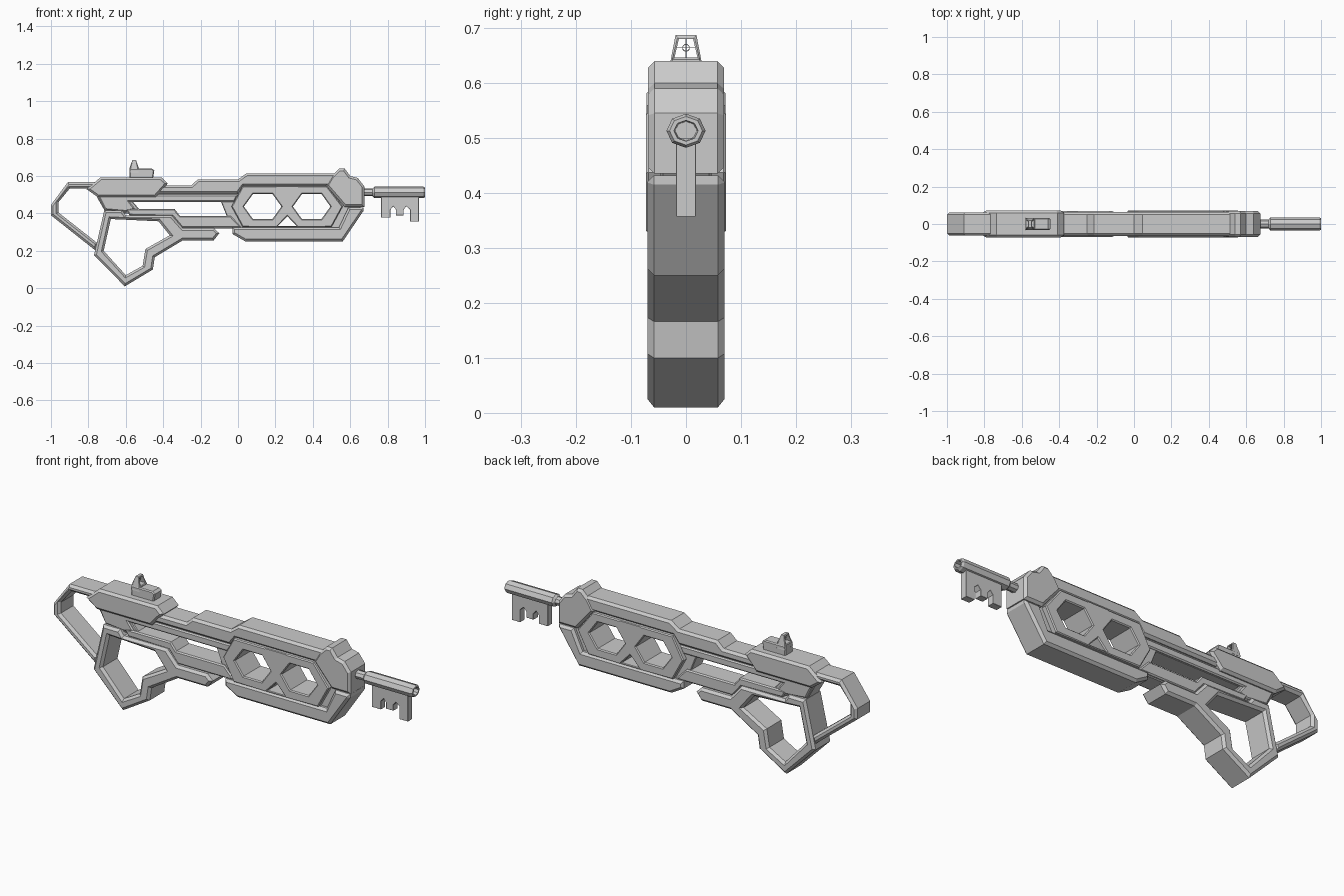
import bpy
import bmesh
import math
from mathutils import Matrix, Vector

cube = bpy.data.objects.get("Cube")
if cube:
    bpy.data.objects.remove(cube, do_unlink=True)

grey = bpy.data.materials.new("matte grey")
grey.use_nodes = True
COLOUR = (0.6, 0.6, 0.6, 1)
grey.diffuse_color = COLOUR
grey.node_tree.nodes["Principled BSDF"].inputs["Base Color"].default_value = COLOUR

SIDE = Matrix.Rotation(math.pi / 2, 4, "X")                  # profile x,z, depth along y
END = Matrix.Rotation(math.pi / 2, 4, "Z") @ SIDE            # profile y,z, depth along x


def add_object(name, mesh):
    obj = bpy.data.objects.new(name, mesh)
    bpy.context.scene.collection.objects.link(obj)
    mesh.materials.clear()
    mesh.materials.append(grey)
    return obj


def plate(name, outline, half, holes=(), bevel=0.012, frame=SIDE, shift=(0, 0, 0)):
    """Chamfered plate of the given half thickness, with holes cut through."""
    curve = bpy.data.curves.new(name + " profile", "CURVE")
    curve.dimensions = "2D"
    curve.fill_mode = "BOTH"
    curve.extrude = half - bevel
    curve.bevel_depth = bevel
    curve.bevel_resolution = 0
    curve.offset = -bevel
    for loop in (outline, *holes):
        spline = curve.splines.new("POLY")
        spline.points.add(len(loop) - 1)
        for point, (a, b) in zip(spline.points, loop):
            point.co = (a, b, 0, 1)
        spline.use_cyclic_u = True
    temp = bpy.data.objects.new(name + " profile", curve)
    bpy.context.scene.collection.objects.link(temp)
    graph = bpy.context.evaluated_depsgraph_get()
    mesh = bpy.data.meshes.new_from_object(temp.evaluated_get(graph))
    bpy.data.objects.remove(temp, do_unlink=True)
    mesh.transform(Matrix.Translation(shift) @ frame)
    bm = bmesh.new()
    bm.from_mesh(mesh)
    bmesh.ops.remove_doubles(bm, verts=bm.verts, dist=0.0002)
    bmesh.ops.recalc_face_normals(bm, faces=bm.faces)
    for face in bm.faces:
        face.smooth = False
    bm.to_mesh(mesh)
    bm.free()
    return add_object(name, mesh)


def tube(name, rings, sides=8):
    """Lathe along x from (x, radius) rings, slightly wider than tall."""
    bm = bmesh.new()
    loops = []
    for x, radius in rings:
        angles = [math.tau * i / sides for i in range(sides)]
        loops.append([bm.verts.new((x, radius * 1.15 * math.cos(a),
                                    BARREL_Z + radius * math.sin(a))) for a in angles])
    for low, high in zip(loops, loops[1:]):
        for i in range(sides):
            j = (i + 1) % sides
            bm.faces.new((low[i], low[j], high[j], high[i]))
    bm.faces.new(loops[0])
    bm.faces.new(loops[-1])
    bmesh.ops.recalc_face_normals(bm, faces=bm.faces)
    mesh = bpy.data.meshes.new(name)
    bm.to_mesh(mesh)
    bm.free()
    return add_object(name, mesh)


def hexagon(x, wide, flat, tall):
    z = 0.437
    return [(x - wide, z), (x - flat, z + tall), (x + flat, z + tall),
            (x + wide, z), (x + flat, z - tall), (x - flat, z - tall)]


BARREL_Z = 0.513
hex_holes = [hexagon(x, 0.10, 0.052, 0.067) for x in (0.132, 0.394)]
gaps = [[(0.215, 0.437 + s * 0.103), (0.312, 0.437 + s * 0.103), (0.264, 0.437 + s * 0.052)]
        for s in (1, -1)]
slot = [(-0.56, 0.46), (-0.09, 0.46), (-0.06, 0.385), (-0.31, 0.385), (-0.34, 0.425), (-0.53, 0.425)]

# Central body behind the outer plates
plate("core_body",
      [(-0.77, 0.52), (-0.72, 0.57), (-0.25, 0.54), (-0.20, 0.57), (0.0, 0.57), (0.05, 0.60),
       (0.52, 0.60), (0.65, 0.56), (0.66, 0.44), (0.57, 0.32), (-0.30, 0.32), (-0.36, 0.38),
       (-0.60, 0.40), (-0.71, 0.41), (-0.75, 0.48)],
      0.046, [slot] + hex_holes + gaps, bevel=0.004)

# Stepped rails above and below the slot
plate("upper_rail",
      [(-0.50, 0.505), (-0.45, 0.55), (-0.25, 0.55), (-0.215, 0.582), (0.0, 0.582),
       (0.045, 0.614), (0.53, 0.614), (0.53, 0.545), (0.03, 0.545), (0.0, 0.505)], 0.064)
plate("middle_rail",
      [(-0.75, 0.50), (0.0, 0.50), (-0.02, 0.462), (-0.58, 0.462), (-0.55, 0.423),
       (-0.60, 0.41), (-0.71, 0.42)], 0.054, bevel=0.006)
plate("lower_rail",
      [(-0.60, 0.425), (-0.34, 0.425), (-0.31, 0.387), (-0.04, 0.387), (0.02, 0.325),
       (-0.30, 0.325), (-0.35, 0.385), (-0.58, 0.39)], 0.056, bevel=0.006)

# Receiver cover
plate("receiver_cover",
      [(-0.81, 0.53), (-0.735, 0.593), (-0.41, 0.593), (-0.375, 0.56), (-0.44, 0.487),
       (-0.75, 0.487)], 0.072)

# Open shoulder stock
plate("shoulder_stock",
      [(-0.74, 0.567), (-0.91, 0.567), (-1.0, 0.445), (-1.0, 0.39), (-0.76, 0.20),
       (-0.75, 0.24), (-0.96, 0.405), (-0.96, 0.46), (-0.90, 0.533), (-0.74, 0.533)], 0.062)

# Grip and guard loop
plate("grip_frame",
      [(-0.715, 0.417), (-0.62, 0.417), (-0.60, 0.39), (-0.355, 0.39), (-0.295, 0.322),
       (-0.13, 0.322), (-0.10, 0.294), (-0.13, 0.256), (-0.295, 0.256), (-0.445, 0.166),
       (-0.455, 0.10), (-0.605, 0.01), (-0.77, 0.176)], 0.07,
      [[(-0.68, 0.37), (-0.425, 0.358), (-0.365, 0.283), (-0.495, 0.21), (-0.51, 0.12),
        (-0.60, 0.07), (-0.718, 0.20)]])

# Twin hexagon window plate
twin = [(-0.035, 0.437), (0.025, 0.547), (0.475, 0.547), (0.56, 0.437), (0.50, 0.327), (0.025, 0.327)]
plate("hexagon_window_plate", twin, 0.073, hex_holes + gaps, bevel=0.005)

# Forward hand guard
plate("hand_guard",
      [(-0.03, 0.326), (0.54, 0.326), (0.59, 0.432), (0.672, 0.432), (0.672, 0.415),
       (0.56, 0.25), (0.04, 0.25), (-0.03, 0.29)], 0.07)

# Muzzle block
plate("muzzle_block",
      [(0.47, 0.55), (0.50, 0.60), (0.54, 0.64), (0.57, 0.64), (0.60, 0.60), (0.64, 0.59),
       (0.675, 0.545), (0.675, 0.435), (0.57, 0.435)], 0.069)

# Barrel with recessed bore
tube("barrel", [(0.65, 0.021), (0.72, 0.021), (0.73, 0.031), (0.99, 0.031), (1.0, 0.026),
                (1.0, 0.019), (0.93, 0.017)])

# Toothed blade under the barrel
plate("barrel_teeth",
      [(0.765, 0.50), (0.765, 0.378), (0.815, 0.378), (0.815, 0.42), (0.83, 0.438),
       (0.845, 0.42), (0.845, 0.39), (0.885, 0.39), (0.885, 0.42), (0.90, 0.438),
       (0.92, 0.42), (0.92, 0.357), (0.967, 0.357), (0.967, 0.50)], 0.018, bevel=0.001)

# Sight: base, framed aperture and cross wires
plate("sight_base", [(-0.58, 0.585), (-0.58, 0.64), (-0.46, 0.64), (-0.447, 0.63), (-0.455, 0.585)],
      0.031, bevel=0.005)
sight = plate("sight_frame", [(-0.032, 0.62), (0.032, 0.62), (0.019, 0.687), (-0.019, 0.687)], 0.026,
              [[(-0.021, 0.646), (0.021, 0.646), (0.013, 0.68), (-0.013, 0.68)]],
              bevel=0.003, frame=END, shift=(-0.555, 0, 0))
for vert in sight.data.vertices:                             # taper the frame toward its top
    t = max(0, vert.co.z - 0.64) / 0.047
    vert.co.x = -0.555 + (vert.co.x + 0.555) * (1 - 0.65 * t)
circle = [Vector((math.cos(math.tau * i / 12), math.sin(math.tau * i / 12))) for i in range(12)]
plate("sight_ring", [(p.x * 0.007, 0.664 + p.y * 0.007) for p in circle], 0.002,
      [[(p.x * 0.0055, 0.664 + p.y * 0.0055) for p in circle]],
      bevel=0.0003, frame=END, shift=(-0.555, 0, 0))
for name, w, h in (("sight_wire_across", 0.018, 0.0006), ("sight_wire_upright", 0.0006, 0.018)):
    plate(name, [(-w, 0.664 - h), (w, 0.664 - h), (w, 0.664 + h), (-w, 0.664 + h)], 0.001,
          bevel=0.0002, frame=END, shift=(-0.555, 0, 0))
